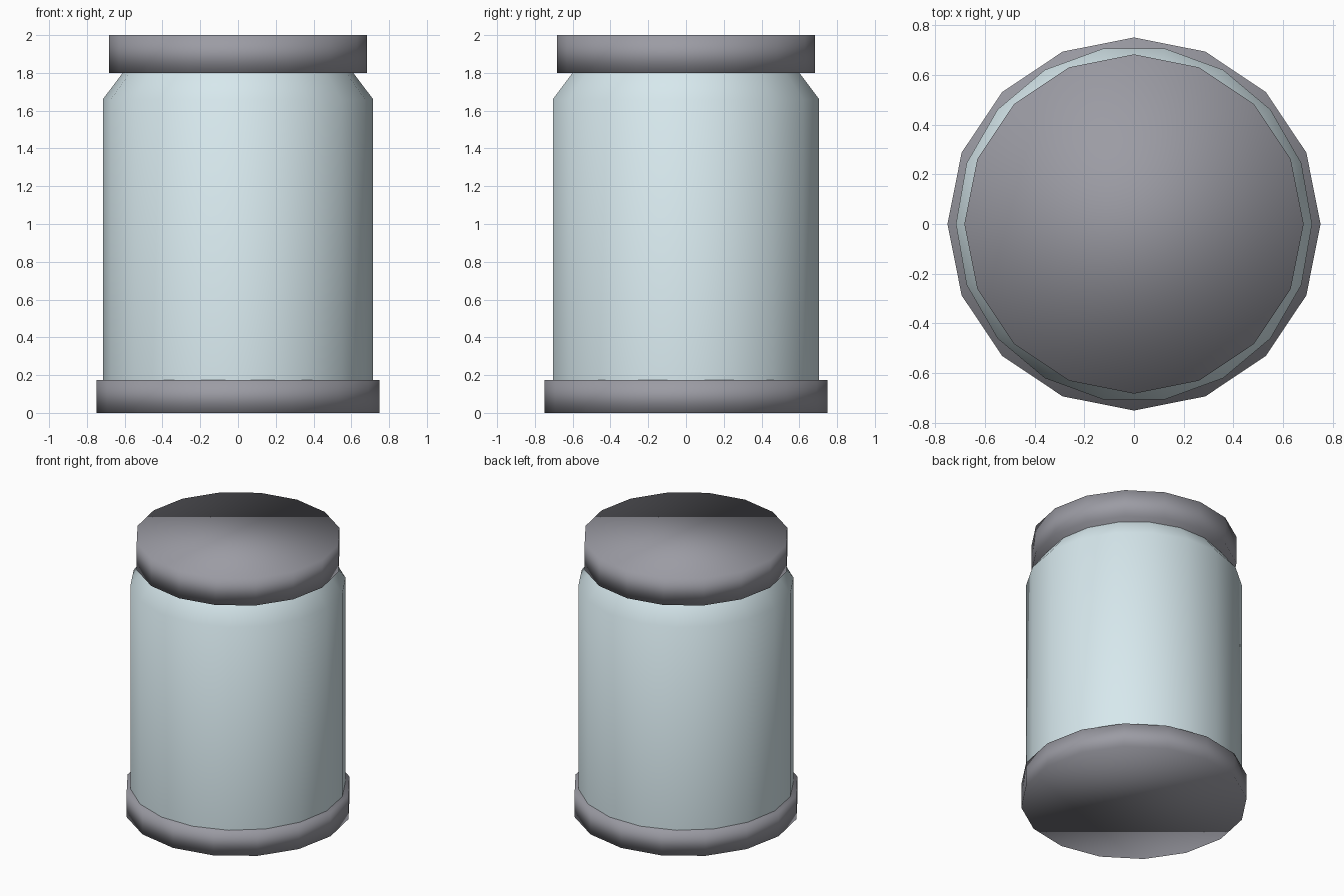
import bpy, bmesh, math

if "Cube" in bpy.data.objects:
    bpy.data.objects.remove(bpy.data.objects["Cube"])


def material(name, color):
    mat = bpy.data.materials.new(name)
    mat.diffuse_color = (*color, 1)
    mat.use_nodes = True
    mat.node_tree.nodes["Principled BSDF"].inputs["Base Color"].default_value = mat.diffuse_color
    return mat


def turned(name, profile, sides, mat, capped):
    """Low-poly turned part from (radius, z) points, smooth shaded."""
    bm = bmesh.new()
    rings = []
    for r, z in profile:
        rings.append([bm.verts.new((r * math.cos(math.tau * i / sides),
                                    r * math.sin(math.tau * i / sides), z))
                      for i in range(sides)])
    for low, high in zip(rings, rings[1:]):
        for i in range(sides):
            j = (i + 1) % sides
            bm.faces.new((low[i], low[j], high[j], high[i]))
    if capped:
        bm.faces.new(rings[0][::-1])
        bm.faces.new(rings[-1])
    for face in bm.faces:
        face.smooth = True
    mesh = bpy.data.meshes.new(name)
    bm.to_mesh(mesh)
    bm.free()
    mesh.materials.append(mat)
    obj = bpy.data.objects.new(name, mesh)
    bpy.context.collection.objects.link(obj)
    return obj


metal = material("metal", (0.33, 0.33, 0.37))
glass = material("glass", (0.68, 0.81, 0.85))

# Metal foot and lid
turned("base", [(0.75, 0), (0.75, 0.175)], 16, metal, True)
turned("lid", [(0.682, 1.8), (0.682, 2.0)], 16, metal, True)

# Glass body with sloped shoulder
turned("jar_body", [(0.716, 0.17), (0.716, 1.66), (0.61, 1.8)], 18, glass, False)
